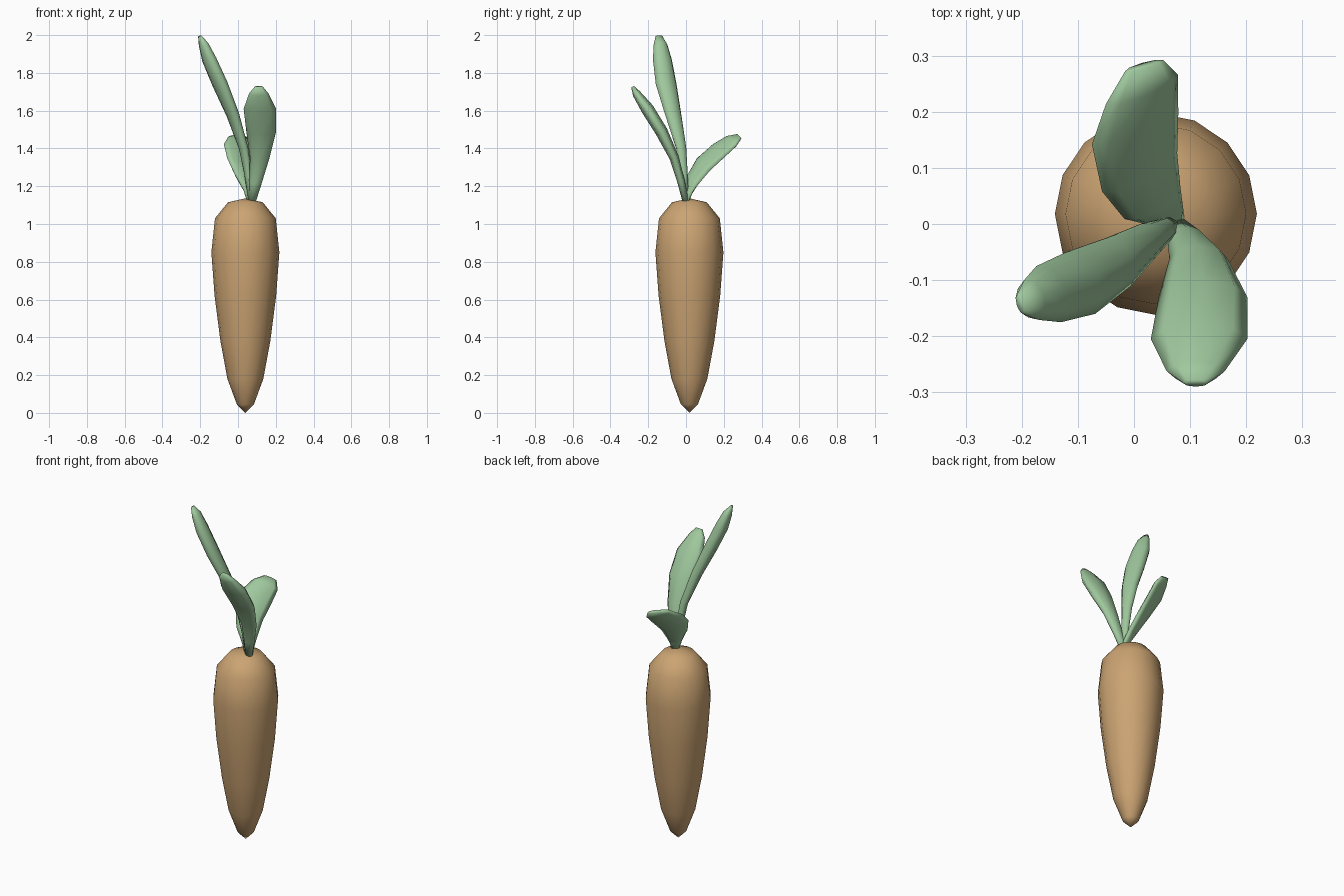
import bpy, bmesh, math
from mathutils import Vector


def material(name, rgb):
    m = bpy.data.materials.new(name)
    m.diffuse_color = (*rgb, 1)
    return m


def skin(name, rings, mat, ends=None):
    """Bridge equal rings of points into a closed, smooth skin."""
    bm = bmesh.new()
    loops = [[bm.verts.new(p) for p in r] for r in rings]
    n = len(loops[0])
    for a, b in zip(loops, loops[1:]):
        for i in range(n):
            j = (i + 1) % n
            bm.faces.new((a[i], a[j], b[j], b[i]))
    for k, loop in enumerate((loops[0], loops[-1])):
        if ends:
            pole = bm.verts.new(ends[k])
            for i in range(n):
                bm.faces.new((loop[i], loop[(i + 1) % n], pole))
        else:
            bm.faces.new(loop)
    bmesh.ops.recalc_face_normals(bm, faces=bm.faces)
    mesh = bpy.data.meshes.new(name)
    bm.to_mesh(mesh)
    bm.free()
    mesh.materials.append(mat)
    for p in mesh.polygons:
        p.use_smooth = True
    ob = bpy.data.objects.new(name, mesh)
    bpy.context.collection.objects.link(ob)
    return ob


def leaf(name, stations, mat):
    """Stations: centre, half-width vector, half thickness."""
    centres = [Vector(s[0]) for s in stations]
    rings = []
    for i, (_, w, t) in enumerate(stations):
        w = Vector(w)
        tangent = centres[min(i + 1, len(centres) - 1)] - centres[max(i - 1, 0)]
        nrm = tangent.cross(w).normalized() * t
        rings.append([centres[i] + w * math.cos(a) + nrm * math.sin(a)
                      for a in (k * math.tau / 8 for k in range(8))])
    return skin(name, rings, mat)


orange = material("root_orange", (0.60, 0.37, 0.17))
green = material("leaf_green", (0.35, 0.58, 0.34))

# Tapered root, 16 sides
cx, cy = 0.039, 0.018
profile = [(0.045, 0.045), (0.095, 0.18), (0.132, 0.38), (0.163, 0.62),
           (0.18, 0.85), (0.161, 1.03), (0.092, 1.115)]
skin("root", [[(cx + r * math.cos(k * math.tau / 16), cy + r * math.sin(k * math.tau / 16), z)
               for k in range(16)] for r, z in profile],
     orange, [(cx, cy, 0.0), (cx, cy, 1.136)])

# Tall leaf leaning left
leaf("tall_leaf", [
    ((0.07, 0.0, 1.11), (0.008, -0.016, 0), 0.015),
    ((0.055, -0.01, 1.25), (0.012, -0.018, 0), 0.018),
    ((0.03, -0.025, 1.40), (0.016, -0.026, 0), 0.022),
    ((-0.028, -0.068, 1.58), (0.022, -0.043, 0), 0.030),
    ((-0.095, -0.105, 1.74), (0.026, -0.055, 0), 0.036),
    ((-0.152, -0.125, 1.87), (0.022, -0.050, 0), 0.036),
    ((-0.182, -0.135, 1.95), (0.013, -0.036, 0), 0.026),
    ((-0.202, -0.143, 1.995), (0.006, -0.018, 0), 0.008)], green)

# Broad leaf leaning forward
leaf("front_leaf", [
    ((0.072, 0.0, 1.11), (0.020, 0, 0), 0.016),
    ((0.093, -0.025, 1.22), (0.034, 0, 0), 0.020),
    ((0.115, -0.062, 1.35), (0.052, 0, 0), 0.025),
    ((0.123, -0.130, 1.49), (0.079, 0, 0), 0.033),
    ((0.116, -0.205, 1.61), (0.086, 0, 0), 0.034),
    ((0.110, -0.262, 1.69), (0.052, 0, 0), 0.022),
    ((0.110, -0.283, 1.727), (0.022, 0, 0), 0.008)], green)

# Short leaf arching backward, twisted
leaf("back_leaf", [
    ((0.070, 0.002, 1.11), (-0.020, -0.004, 0.002), 0.014),
    ((0.058, 0.012, 1.17), (-0.030, -0.014, 0.012), 0.016),
    ((0.033, 0.036, 1.235), (-0.050, -0.027, 0.028), 0.020),
    ((0.010, 0.092, 1.315), (-0.067, -0.034, 0.033), 0.022),
    ((0.002, 0.170, 1.385), (-0.077, -0.028, 0.037), 0.022),
    ((0.014, 0.240, 1.438), (-0.064, -0.026, 0.026), 0.019),
    ((0.018, 0.282, 1.464), (-0.034, -0.010, 0.010), 0.010)], green)
